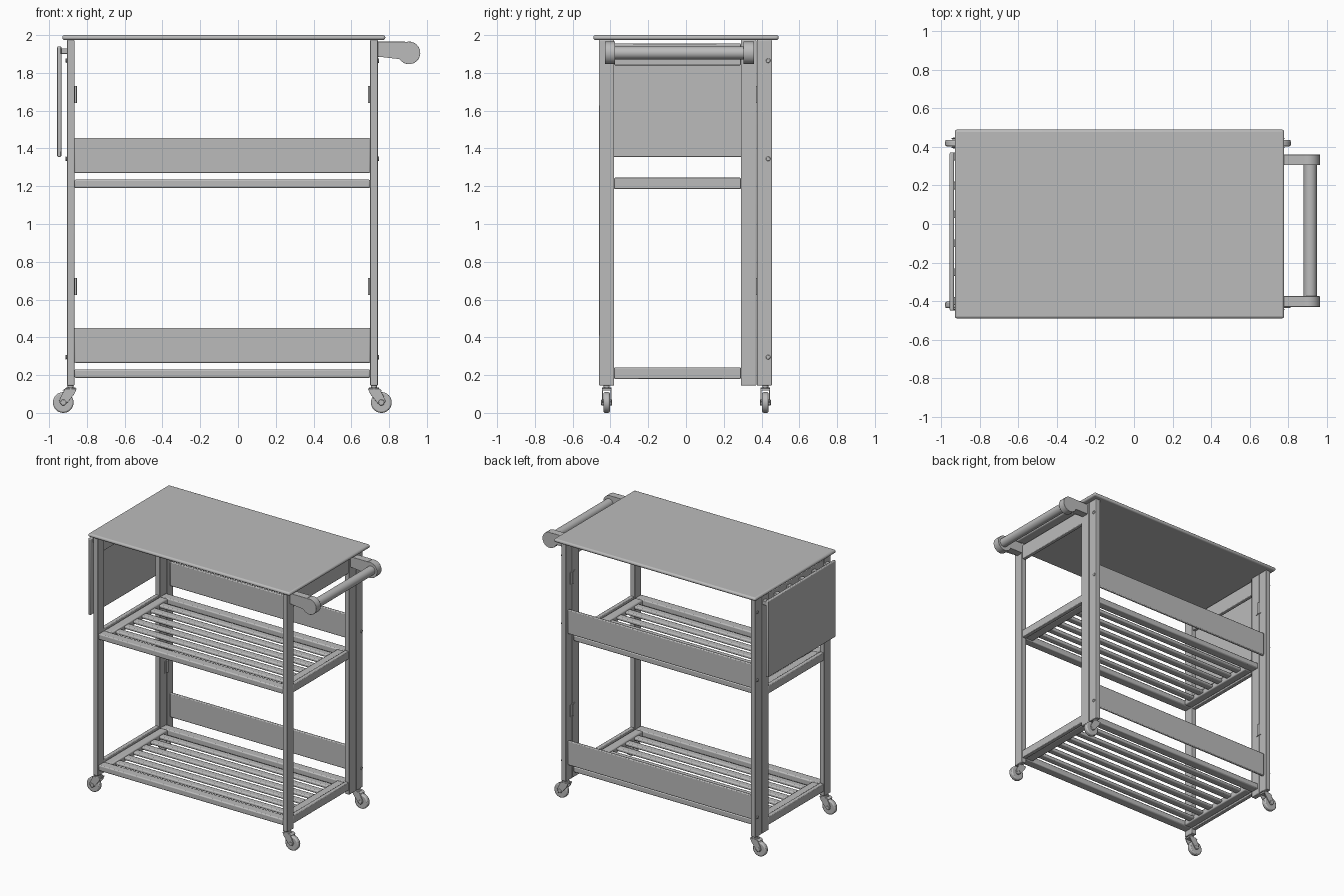
import bpy, math
from mathutils import Vector

cube = bpy.data.objects.get("Cube")
if cube:
    bpy.data.objects.remove(cube, do_unlink=True)

grey = bpy.data.materials.new("grey")
grey.use_nodes = True
colour = (0.5, 0.5, 0.5, 1)
grey.diffuse_color = colour
grey.node_tree.nodes["Principled BSDF"].inputs["Base Color"].default_value = colour


def finish(ob, name, bevel=0.0, segments=2):
    ob.name = name
    ob.data.materials.append(grey)
    if bevel:
        mod = ob.modifiers.new("Bevel", "BEVEL")
        mod.width, mod.segments = bevel, segments
        mod.limit_method = "ANGLE"
    bpy.ops.object.shade_smooth_by_angle(angle=math.radians(35))
    return ob


def box(name, x, y, z, bevel=0.004, segments=2):
    """Box from (min, max) pairs."""
    bpy.ops.mesh.primitive_cube_add(size=1, location=[sum(p) / 2 for p in (x, y, z)])
    ob = bpy.context.object
    ob.scale = [p[1] - p[0] for p in (x, y, z)]
    bpy.ops.object.transform_apply(location=False, rotation=False, scale=True)
    return finish(ob, name, bevel, segments)


def rod(name, start, end, radius, bevel=0.0, sides=32):
    """Cylinder between two points."""
    a, b = Vector(start), Vector(end)
    bpy.ops.mesh.primitive_cylinder_add(radius=radius, depth=(b - a).length,
                                        vertices=sides, location=(a + b) / 2)
    ob = bpy.context.object
    ob.rotation_euler = (b - a).to_track_quat("Z", "Y").to_euler()
    return finish(ob, name, bevel)


def prism(name, outline, y0, y1, bevel=0.003):
    """Extrude an xz outline along y."""
    n = len(outline)
    verts = [(x, y, z) for y in (y0, y1) for x, z in outline]
    faces = [list(range(n)), list(range(2 * n - 1, n - 1, -1))]
    faces += [(i, i + n, (i + 1) % n + n, (i + 1) % n) for i in range(n)]
    mesh = bpy.data.meshes.new(name)
    mesh.from_pydata(verts, [], faces)
    ob = bpy.data.objects.new(name, mesh)
    bpy.context.collection.objects.link(ob)
    bpy.ops.object.select_all(action="DESELECT")
    bpy.context.view_layer.objects.active = ob
    ob.select_set(True)
    bpy.ops.object.mode_set(mode="EDIT")
    bpy.ops.mesh.select_all(action="SELECT")
    bpy.ops.mesh.normals_make_consistent(inside=False)
    bpy.ops.object.mode_set(mode="OBJECT")
    return finish(ob, name, bevel)


MID = -0.083                      # centre of the frame in x
IN, OUT = 0.783, 0.823            # inner and outer face of the posts from MID


def across(s, a, b):
    return tuple(sorted((MID + s * a, MID + s * b)))


# Table top
box("table_top", (-0.93, 0.78), (-0.49, 0.49), (1.974, 2.0), 0.012, 3)

for s, side in ((-1, "right"), (1, "left")):
    post_x = across(s, IN, OUT)
    # Legs, with the back pair hinged side by side
    box(f"front_leg_{side}", post_x, (-0.46, -0.38), (0.145, 1.974))
    box(f"inner_back_leg_{side}", post_x, (0.29, 0.373), (0.145, 1.974))
    box(f"outer_back_leg_{side}", post_x, (0.376, 0.455), (0.145, 1.974))
    # End rails
    box(f"top_rail_{side}", across(s, IN + 0.006, OUT - 0.006), (-0.38, 0.29), (1.84, 1.955))
    for z in (0.18, 1.185):
        box(f"end_rail_{side}", across(s, IN + 0.004, OUT - 0.004), (-0.38, 0.29), (z, z + 0.06))
    # Hinges and screw heads
    for z in (0.67, 1.685):
        box(f"hinge_plate_{side}", across(s, IN - 0.004, IN), (0.345, 0.405), (z - 0.045, z + 0.045), 0)
        px = MID + s * (IN - 0.006)
        rod(f"hinge_pin_{side}", (px, 0.375, z - 0.045), (px, 0.375, z + 0.045), 0.007, sides=12)
    for z in (0.295, 1.345, 1.865):
        rod(f"screw_{side}", (MID + s * OUT, 0.435, z), (MID + s * (OUT + 0.007), 0.435, z), 0.012, 0.003, 16)

    # Casters trailing outwards
    for y in (-0.42, 0.42):
        px, wx = MID + s * 0.803, MID + s * 0.842
        rod("caster_stem", (px, y, 0.12), (px, y, 0.15), 0.016, sides=16)
        rod("caster_collar", (px, y, 0.118), (px, y, 0.135), 0.026, 0.003, 20)
        fork = [(-0.03, 0.128), (0.032, 0.128), (0.02, 0.1), (-0.02, 0.05), (-0.05, 0.045),
                (-0.062, 0.062), (-0.05, 0.09)]
        fork = [(px - s * x, z) for x, z in fork]
        for e in (-1, 1):
            prism("caster_fork", fork, y + e * 0.02, y + e * 0.026, 0.001)
        prism("caster_crown", [(px - s * x, z) for x, z in
              ((-0.045, 0.118), (-0.03, 0.128), (0.032, 0.128), (0.026, 0.118))], y - 0.025, y + 0.025, 0.001)
        rod("caster_wheel", (wx, y - 0.017, 0.055), (wx, y + 0.017, 0.055), 0.055, 0.008)
        rod("caster_hub", (wx, y - 0.029, 0.055), (wx, y + 0.029, 0.055), 0.016, 0.003, 16)

# Slatted shelves and the boards behind them
for z, label in ((0.185, "lower"), (1.19, "upper")):
    inner = across(1, -IN, IN)
    box(f"{label}_front_rail", inner, (-0.455, -0.385), (z, z + 0.045), 0.008)
    box(f"{label}_back_rail", inner, (0.295, 0.365), (z, z + 0.045), 0.008)
    for s in (-1, 1):
        box(f"{label}_side_rail", across(s, IN - 0.065, IN), (-0.385, 0.295), (z, z + 0.045), 0.008)
    for i in range(6):
        y = -0.045 + (i - 2.5) * 0.105
        box(f"{label}_slat", across(1, 0.06 - IN, IN - 0.06), (y - 0.027, y + 0.027), (z + 0.012, z + 0.036), 0.008)
    box(f"{label}_back_board", inner, (0.412, 0.432), (z + 0.08, z + 0.265), 0.006)

# Push handle
for y in (-0.43, 0.305):
    arm = [(0.74, 1.965), (0.885, 1.965)]
    for i in range(21):
        a = math.radians(110 - i * 16)
        arm.append((0.905 + 0.06 * math.cos(a), 1.906 + 0.06 * math.sin(a)))
    arm = arm[:-2] + [(0.86, 1.885), (0.74, 1.885)]
    prism("handle_arm", arm, y, y + 0.055, 0.005)
rod("handle_bar", (0.915, -0.4, 1.906), (0.915, 0.33, 1.906), 0.034)

# Hanging side panel with its hooks
box("side_panel", (-0.957, -0.935), (-0.45, 0.372), (1.355, 1.94), 0.006)
for i in range(6):
    y = -0.42 + i * 0.15
    box("panel_hook", (-0.94, -0.9), (y, y + 0.04), (1.9, 1.93), 0.003)
